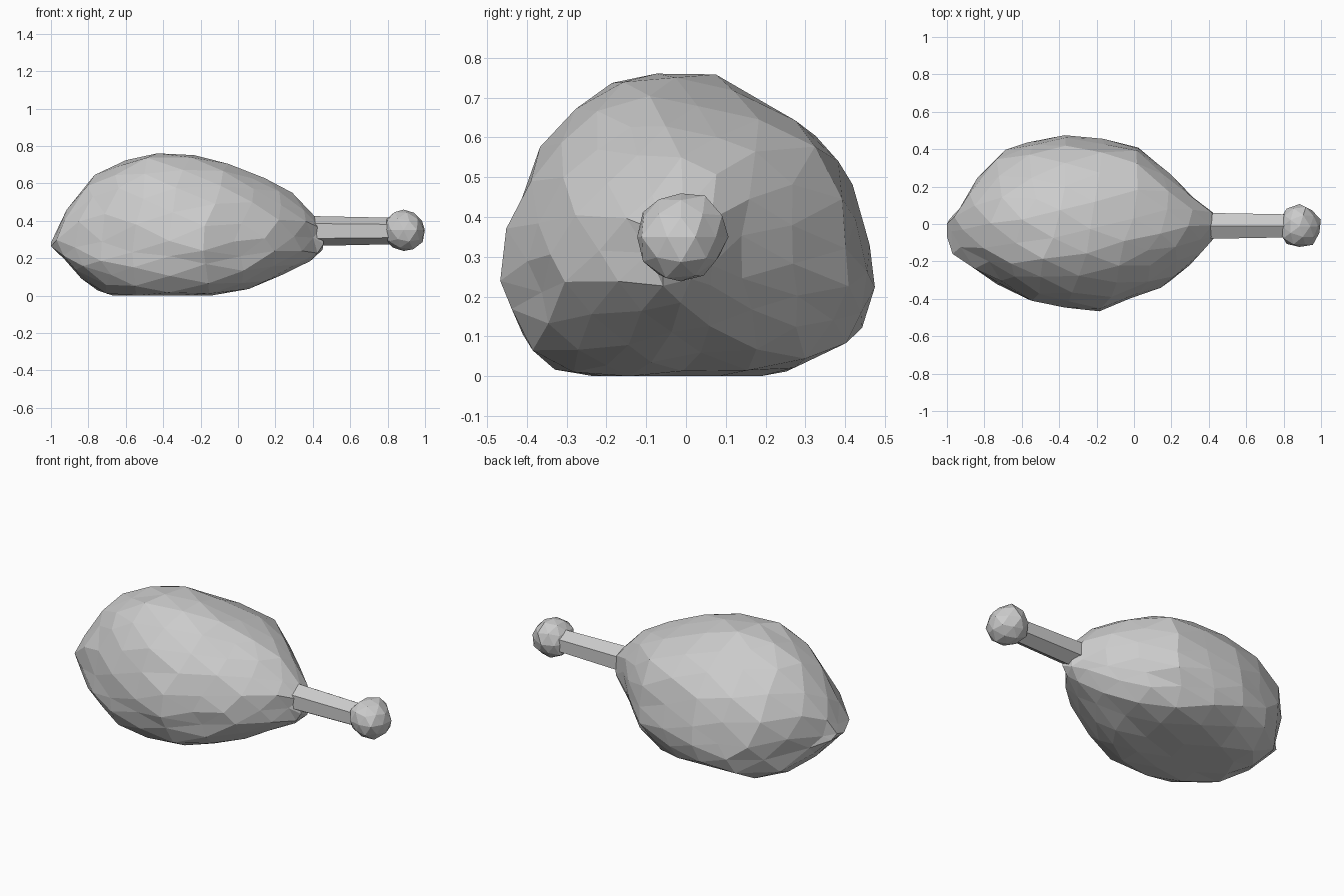
import bpy, bmesh, math, random
from mathutils import Vector, Matrix

if "Cube" in bpy.data.objects:
    bpy.data.objects.remove(bpy.data.objects["Cube"])

random.seed(4)

grey = bpy.data.materials.new("light_grey")
grey.diffuse_color = (0.6, 0.6, 0.6, 1)
grey.use_nodes = True
grey.node_tree.nodes["Principled BSDF"].inputs["Base Color"].default_value = grey.diffuse_color


def finish(name, bm):
    bmesh.ops.recalc_face_normals(bm, faces=bm.faces)
    me = bpy.data.meshes.new(name)
    bm.to_mesh(me)
    bm.free()
    me.materials.append(grey)
    ob = bpy.data.objects.new(name, me)
    bpy.context.collection.objects.link(ob)
    return ob


def lookup(table, x):
    if x <= table[0][0]:
        return table[0][1]
    for (x0, v0), (x1, v1) in zip(table, table[1:]):
        if x <= x1:
            return v0 + (v1 - v0) * (x - x0) / (x1 - x0)
    return table[-1][1]


# Meat outlines along x: top, underside, and the two sides
TOP = [(-1, .31), (-.9, .48), (-.86, .57), (-.76, .66), (-.63, .725), (-.46, .775), (-.27, .77),
       (-.05, .70), (.1, .645), (.29, .545), (.41, .43), (.46, .33)]
LOW = [(-1, .25), (-.97, .22), (-.86, .11), (-.75, .015), (-.62, -.015), (-.2, -.01), (0, .02),
       (.12, .055), (.28, .13), (.43, .23), (.46, .24)]
LEFT = [(-1, .0), (-.9, .14), (-.86, .23), (-.76, .35), (-.63, .445), (-.3, .475), (-.1, .435),
        (.05, .395), (.2, .26), (.35, .135), (.43, .06), (.46, .03)]
RIGHT = [(-1, -.08), (-.97, -.17), (-.85, -.25), (-.7, -.35), (-.56, -.42), (-.23, -.47), (-.1, -.445),
         (.13, -.345), (.25, -.26), (.37, -.16), (.43, -.07), (.46, -.05)]

# Shallow dents in the meat: centre, reach, depth
DENTS = [(Vector((0.02, -0.38, 0.27)), 0.17, 0.03), (Vector((-0.75, 0.33, 0.2)), 0.17, 0.03)]

# Meat: faceted ball pushed out to the outlines, flattened underneath
bm = bmesh.new()
bmesh.ops.create_icosphere(bm, subdivisions=3, radius=1)
bmesh.ops.rotate(bm, verts=bm.verts, matrix=Matrix.Rotation(0.5, 3, 'Y') @ Matrix.Rotation(0.3, 3, 'X'))
for v in bm.verts:
    n = v.co.normalized()
    x = -0.27 + 0.73 * max(-1, min(1, n.x * 1.008))
    r = math.hypot(n.y, n.z) or 1
    c, s = n.y / r, n.z / r
    # cross-section: boxy below the middle, rounder at the ends, back shoulder near the bone
    if s < 0:
        p = 2.1 + 1.4 * max(0, 1 - abs(x + 0.3) / 0.6)
    elif c > 0:
        p = 1.9 + 0.9 * max(0, 1 - abs(x - 0.07) / 0.35)
    else:
        p = 1.95
    k = 0.99 * (abs(c) ** p + abs(s) ** p) ** (-1 / p)
    top, low = lookup(TOP, x), lookup(LOW, x)
    zc = low + (top - low) * (0.37 + 0.1 * max(0, x + 0.3))
    # the crest runs a little off centre where the meat is thick
    yc = -0.01 - 0.045 * max(0, 1 - ((x + 0.4) / 0.6) ** 2)
    y = yc + k * c * ((lookup(LEFT, x) - yc) if c > 0 else (yc - lookup(RIGHT, x)))
    z = zc + k * s * ((top - zc) if s > 0 else (zc - low))
    j = 0.012
    co = Vector((x, y, z)) + Vector([random.uniform(-j, j) for _ in range(3)])
    for centre, reach, depth in DENTS:
        d = (co - centre).length
        if d < reach:
            co.y -= math.copysign(depth * (1 - d / reach), co.y)
    # closed blunt end around the bone
    co.x = max(-1, min(0.46, co.x))
    co.z = max(0, co.z)
    v.co = co
finish("meat", bm)

# Bone shaft: slightly tapered hexagonal rod with an edge on top
bm = bmesh.new()
rings = []
for x, rad in ((0.2, 0.084), (0.82, 0.071)):
    rings.append([bm.verts.new((x, -0.01 + rad * math.cos(a), 0.345 + rad * math.sin(a)))
                  for a in [math.pi / 2 + i * math.pi / 3 for i in range(6)]])
for i in range(6):
    k = (i + 1) % 6
    bm.faces.new((rings[0][i], rings[0][k], rings[1][k], rings[1][i]))
for ring in rings:
    bm.faces.new(ring)
finish("bone_shaft", bm)

# Bone knob: small lumpy faceted ball
bm = bmesh.new()
bmesh.ops.create_icosphere(bm, subdivisions=2, radius=0.115)
for v in bm.verts:
    v.co = v.co * random.uniform(0.94, 1.06)
    v.co.x = max(-0.105, min(0.115, v.co.x))
    v.co += Vector((0.885, -0.013, 0.35))
finish("bone_knob", bm)
